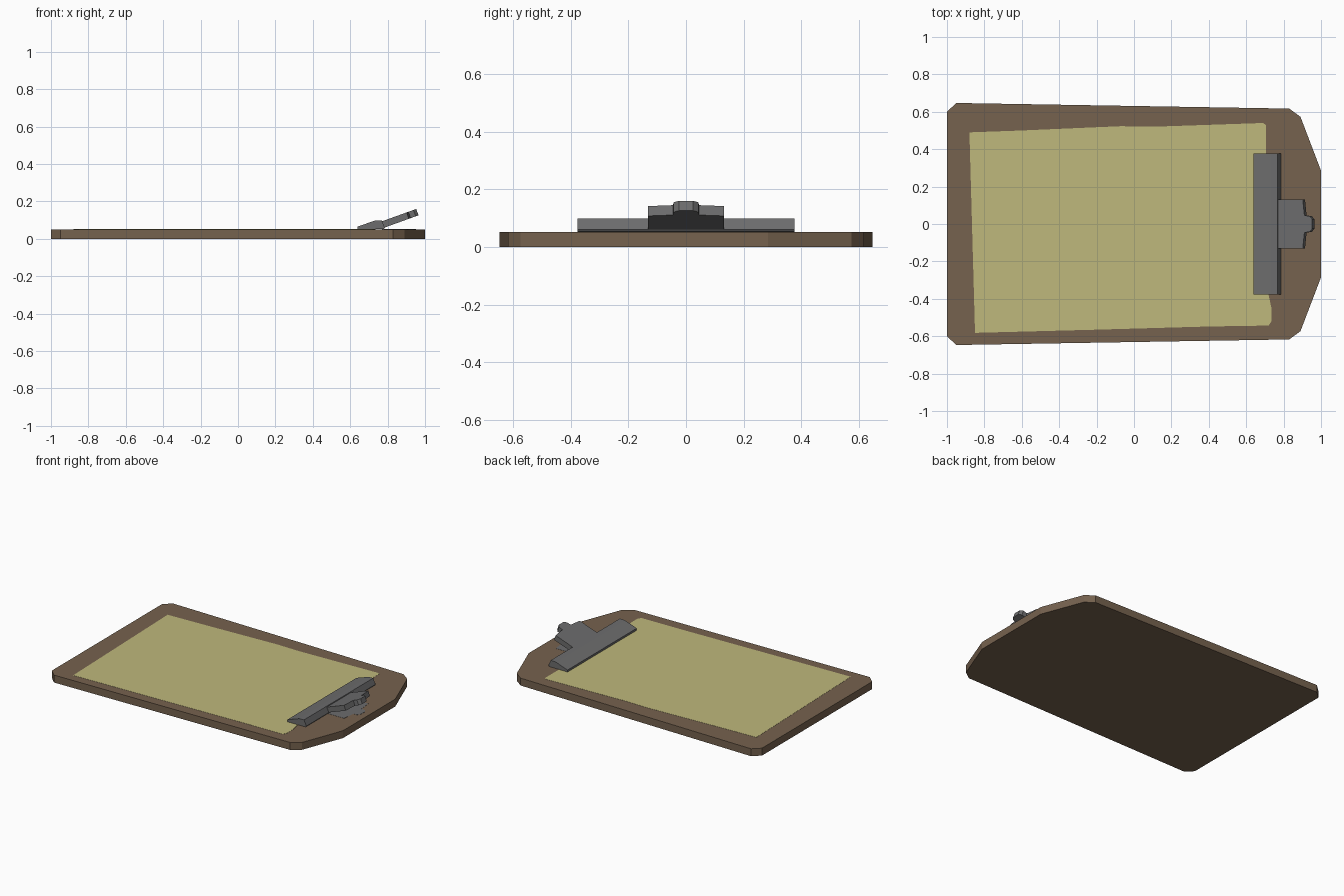
import bpy
import bmesh

cube = bpy.data.objects.get("Cube")
if cube:
    bpy.data.objects.remove(cube, do_unlink=True)


def material(name, color):
    mat = bpy.data.materials.new(name)
    mat.use_nodes = True
    mat.diffuse_color = (*color, 1)
    mat.node_tree.nodes["Principled BSDF"].inputs["Base Color"].default_value = (*color, 1)
    return mat


brown = material("brown board", (0.18, 0.122, 0.077))
cream = material("cream paper", (0.52, 0.48, 0.2))
grey = material("grey metal", (0.15, 0.15, 0.153))


def prism(name, outline, offset, mat):
    """Extrude a closed 3D outline along an offset."""
    bm = bmesh.new()
    face = bm.faces.new([bm.verts.new(p) for p in outline])
    ext = bmesh.ops.extrude_face_region(bm, geom=[face])
    verts = [v for v in ext["geom"] if isinstance(v, bmesh.types.BMVert)]
    bmesh.ops.translate(bm, verts=verts, vec=offset)
    bmesh.ops.recalc_face_normals(bm, faces=bm.faces)
    mesh = bpy.data.meshes.new(name)
    bm.to_mesh(mesh)
    bm.free()
    mesh.materials.append(mat)
    obj = bpy.data.objects.new(name, mesh)
    bpy.context.collection.objects.link(obj)
    return obj


def mirrored(half):
    """Complete a half outline across the long axis."""
    return half + [(x, -y) for x, y in reversed(half)]


# Board with clipped corners and a tapered clip end
BOARD_TOP = 0.051
board = mirrored([(-1, 0.6), (-0.95, 0.647), (0.83, 0.617), (0.89, 0.573), (1, 0.285)])
prism("board", [(x, y, 0) for x, y in board], (0, 0, BOARD_TOP), brown)

# Slightly crooked sheet of paper
paper = [(-0.88, 0.49), (-0.6, 0.5), (-0.07, 0.523), (0.1, 0.52), (0.69, 0.54),
         (0.705, 0.53), (0.705, 0.38), (0.72, -0.38), (0.735, -0.45),
         (0.735, -0.52), (0.72, -0.543), (0.4, -0.548), (-0.2, -0.565), (-0.85, -0.582)]
prism("paper", [(x, y, BOARD_TOP) for x, y in paper], (0, 0, 0.001), cream)

# Clamp bar pressing on the paper
bar = [(0.64, 0.052), (0.64, 0.066), (0.73, 0.097), (0.768, 0.099),
       (0.785, 0.06), (0.78, 0.053)]
prism("clamp_bar", [(x, -0.377, z) for x, z in bar], (0, 0.754, 0), grey)

# Tilted thumb lever with a rounded tab
SLOPE = 0.36
lever = mirrored([(0.77, 0.132), (0.902, 0.132), (0.911, 0.045), (0.938, 0.043), (0.953, 0.025)])
prism("thumb_lever", [(x, y, 0.094 + SLOPE * (x - 0.77)) for x, y in lever],
      (0.012, 0, -0.034), grey)

# Flat metal plate beneath the lever
prism("lever_plate", [(x, y, BOARD_TOP) for x, y in lever], (0, 0, 0.001), grey)
